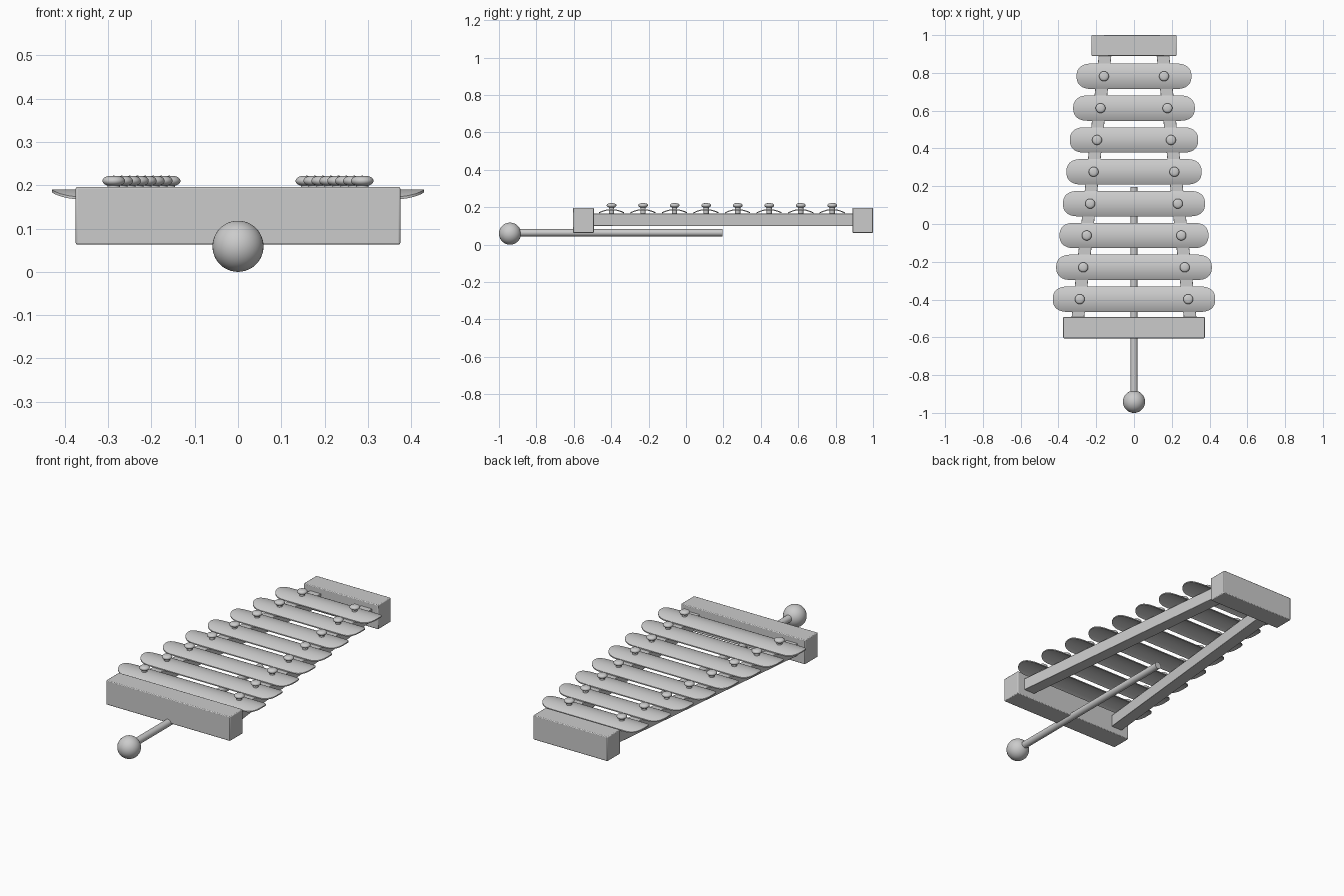
import bpy, bmesh, math
from mathutils import Matrix

if "Cube" in bpy.data.objects:
    bpy.data.objects.remove(bpy.data.objects["Cube"])


def finish(name, bm, angle=40):
    bmesh.ops.recalc_face_normals(bm, faces=bm.faces)
    me = bpy.data.meshes.new(name)
    bm.to_mesh(me)
    bm.free()
    ob = bpy.data.objects.new(name, me)
    bpy.context.collection.objects.link(ob)
    bpy.context.view_layer.objects.active = ob
    ob.select_set(True)
    bpy.ops.object.shade_smooth_by_angle(angle=math.radians(angle))
    ob.select_set(False)
    return ob


def prism(name, outline, z0, z1, bevel=0.004):
    bm = bmesh.new()
    face = bm.faces.new([bm.verts.new((x, y, z0)) for x, y in outline])
    top = bmesh.ops.extrude_face_region(bm, geom=[face])["geom"]
    for v in top:
        if isinstance(v, bmesh.types.BMVert):
            v.co.z = z1
    ob = finish(name, bm)
    mod = ob.modifiers.new("soft_edges", "BEVEL")
    mod.width, mod.segments = bevel, 2
    return ob


def lathe(name, profile, loc, steps=32):
    bm = bmesh.new()
    vs = [bm.verts.new((r, 0, z)) for r, z in profile]
    es = [bm.edges.new(p) for p in zip(vs, vs[1:])]
    bmesh.ops.spin(bm, geom=vs + es, cent=(0, 0, 0), axis=(0, 0, 1),
                   angle=math.tau, steps=steps)
    bmesh.ops.remove_doubles(bm, verts=bm.verts, dist=1e-5)
    ob = finish(name, bm)
    ob.location = loc
    return ob


def sound_bar(name, y, half):
    # Thin sheet arched across its width, with rounded ends
    bm = bmesh.new()
    n, end, width = 28, 0.08, 0.067
    rows = []
    for i in range(n + 1):
        t = math.sin(math.pi * (i / n - 0.5))
        x = half - end + end * max(0, 1 - abs(t) ** 2.4) ** (1 / 2.4)
        z = 0.190 - 0.017 * t * t
        rows.append([bm.verts.new((sx * x, y + width * t, z - dz))
                     for sx, dz in ((-1, 0), (1, 0), (1, 0.006), (-1, 0.006))])
    for a, b in zip(rows, rows[1:]):
        for k in range(4):
            m = (k + 1) % 4
            bm.faces.new((a[k], a[m], b[m], b[k]))
    bm.faces.new(rows[0])
    bm.faces.new(rows[-1])
    return finish(name, bm)


# End blocks
def block(name, half, y0, y1):
    prism(name, [(-half, y0), (half, y0), (half, y1), (-half, y1)], 0.063, 0.196)


block("front_block", 0.375, -0.605, -0.493)
block("back_block", 0.225, 0.89, 1.0)

# Converging side rails
for side, s in (("left", -1), ("right", 1)):
    prism(side + "_rail", [(s * 0.265, -0.51), (s * 0.332, -0.51),
                           (s * 0.185, 0.91), (s * 0.118, 0.91)], 0.10, 0.166, 0.002)

# Sound bars with a pair of pins each
pin = [(0, 0.150), (0.014, 0.150), (0.014, 0.200)]
pin += [(0.026 * math.cos(a) ** 0.7, 0.210 + 0.012 * math.sin(a))
        for a in [math.radians(-57 + 147 * i / 12) for i in range(12)]] + [(0, 0.222)]
for i in range(8):
    f = i / 7
    y = -0.398 + 1.18 * f
    sound_bar(f"sound_bar_{i + 1}", y, 0.430 - 0.126 * f)
    for side, s in (("left", -1), ("right", 1)):
        lathe(f"{side}_pin_{i + 1}", pin, (s * (0.287 - 0.128 * f), y, 0))

# Mallet
bm = bmesh.new()
bmesh.ops.create_uvsphere(bm, u_segments=40, v_segments=24, radius=0.059)
finish("mallet_head", bm).location = (0, -0.941, 0.059)
bm = bmesh.new()
bmesh.ops.create_cone(bm, cap_ends=True, segments=32, radius1=0.019, radius2=0.019,
                      depth=1.125, matrix=Matrix.Rotation(math.pi / 2, 4, "X"))
finish("mallet_stick", bm).location = (0, -0.3675, 0.064)
